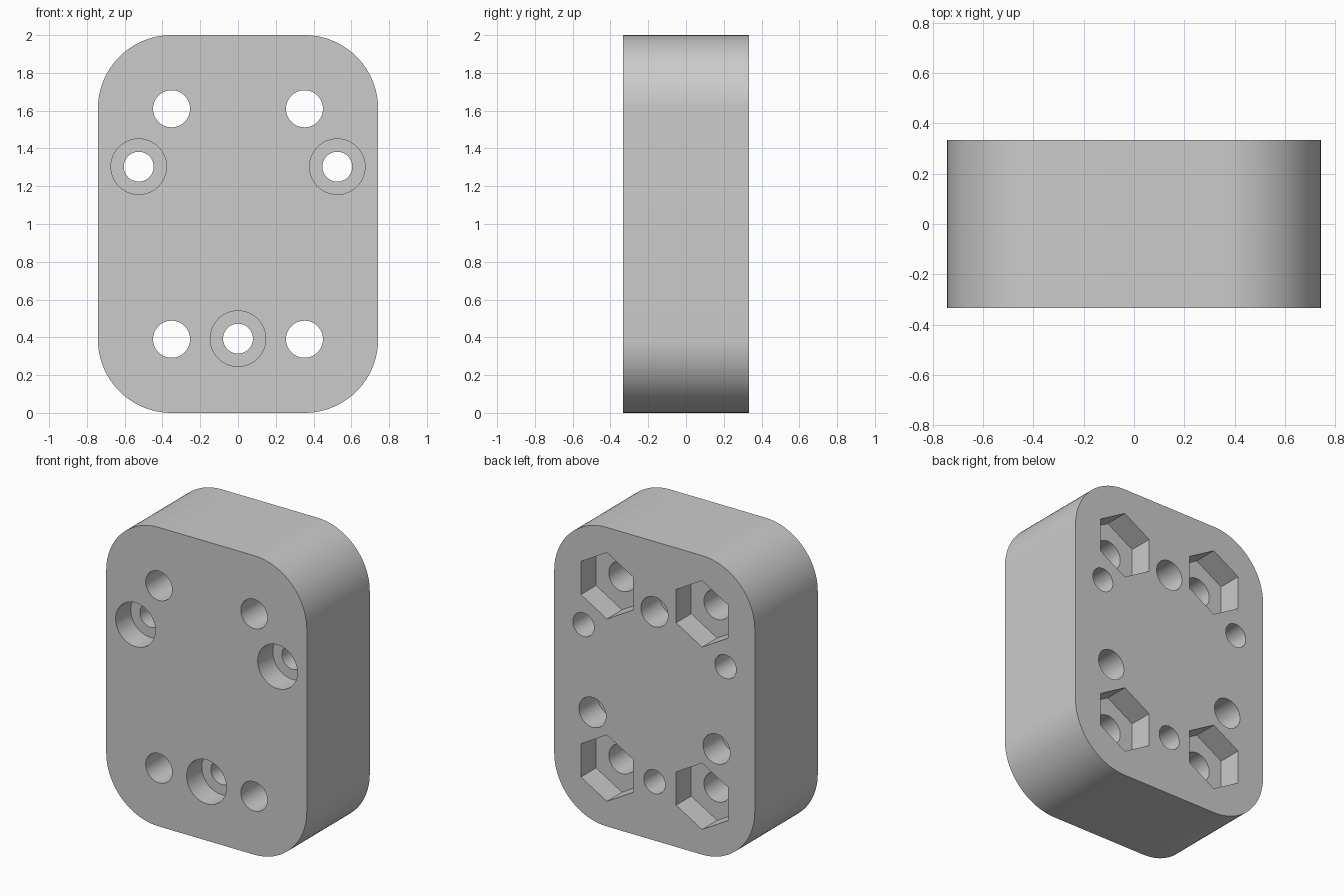
import bpy
import bmesh
import math
from mathutils import Matrix

old = bpy.data.objects.get("Cube")
if old:
    bpy.data.objects.remove(old, do_unlink=True)

HALF_W, HALF_D, HEIGHT = 0.742, 0.333, 2.0
MID = HEIGHT / 2
CORNER = 0.39
POCKET = 0.16       # depth of counterbores and hex pockets
BLIND = 0.2         # depth of the blind holes
OVER = 0.1          # how far cutters stick out of the plate

grey = bpy.data.materials.new("light_grey")
grey.use_nodes = True
grey.diffuse_color = (0.6, 0.6, 0.6, 1)
grey.node_tree.nodes["Principled BSDF"].inputs["Base Color"].default_value = (0.6, 0.6, 0.6, 1)


def make_object(name, bm):
    bmesh.ops.recalc_face_normals(bm, faces=bm.faces)
    mesh = bpy.data.meshes.new(name)
    bm.to_mesh(mesh)
    bm.free()
    mesh.materials.append(grey)
    obj = bpy.data.objects.new(name, mesh)
    bpy.context.scene.collection.objects.link(obj)
    return obj


def add_bore(bm, centre, radius, y0, y1, sides=64):
    """Prism along y between y0 and y1, with one corner pointing up."""
    x, z = centre
    place = Matrix.Translation((x, (y0 + y1) / 2, z)) @ Matrix.Rotation(math.pi / 2, 4, "X")
    bmesh.ops.create_cone(bm, cap_ends=True, segments=sides, radius1=radius,
                          radius2=radius, depth=y1 - y0, matrix=place)


def three_around(radius, start):
    """Three points spaced evenly around the plate centre."""
    angles = [math.radians(start + 120 * i) for i in range(3)]
    return [(radius * math.cos(a), MID + radius * math.sin(a)) for a in angles]


# Plate with four rounded corners
bm = bmesh.new()
bmesh.ops.create_cube(bm, size=1, matrix=Matrix.Translation((0, 0, MID))
                      @ Matrix.Diagonal((2 * HALF_W, 2 * HALF_D, HEIGHT, 1)))
corners = [e for e in bm.edges if abs(e.verts[0].co.y - e.verts[1].co.y) > 0.1]
bmesh.ops.bevel(bm, geom=corners, offset=CORNER, offset_type="OFFSET",
                segments=24, profile=0.5, affect="EDGES")
plate = make_object("mounting_plate", bm)

# Hole patterns
bolts = [(sx * (HALF_W - CORNER), MID + sz * (MID - CORNER))
         for sx in (-1, 1) for sz in (-1, 1)]
screws = three_around(0.607, 30)
pins = three_around(0.53, 90)

# Straight bores: bolt and screw holes go through, pin holes are blind from the back
bores = bmesh.new()
for c in bolts:
    add_bore(bores, c, 0.098, -HALF_D - OVER, HALF_D + OVER)
for c in screws:
    add_bore(bores, c, 0.079, -HALF_D - OVER, HALF_D + OVER)
for c in pins:
    add_bore(bores, c, 0.1, HALF_D - BLIND, HALF_D + OVER)

# Recesses: round counterbores in front, hex nut pockets at the back
recesses = bmesh.new()
for c in screws:
    add_bore(recesses, c, 0.147, -HALF_D - OVER, -HALF_D + POCKET)
for c in bolts:
    add_bore(recesses, c, 0.222, HALF_D - POCKET, HALF_D + OVER, sides=6)

# Cut the plate, then drop the cutters
bpy.ops.object.select_all(action="DESELECT")
plate.select_set(True)
bpy.context.view_layer.objects.active = plate
for name, shape in (("recess_cutter", recesses), ("bore_cutter", bores)):
    cutter = make_object(name, shape)
    cutter.hide_render = True
    mod = plate.modifiers.new(name, "BOOLEAN")
    mod.operation = "DIFFERENCE"
    mod.solver = "EXACT"
    mod.object = cutter
    bpy.ops.object.modifier_apply(modifier=mod.name)
    bpy.data.objects.remove(cutter, do_unlink=True)

bpy.ops.object.shade_smooth_by_angle(angle=math.radians(30))
